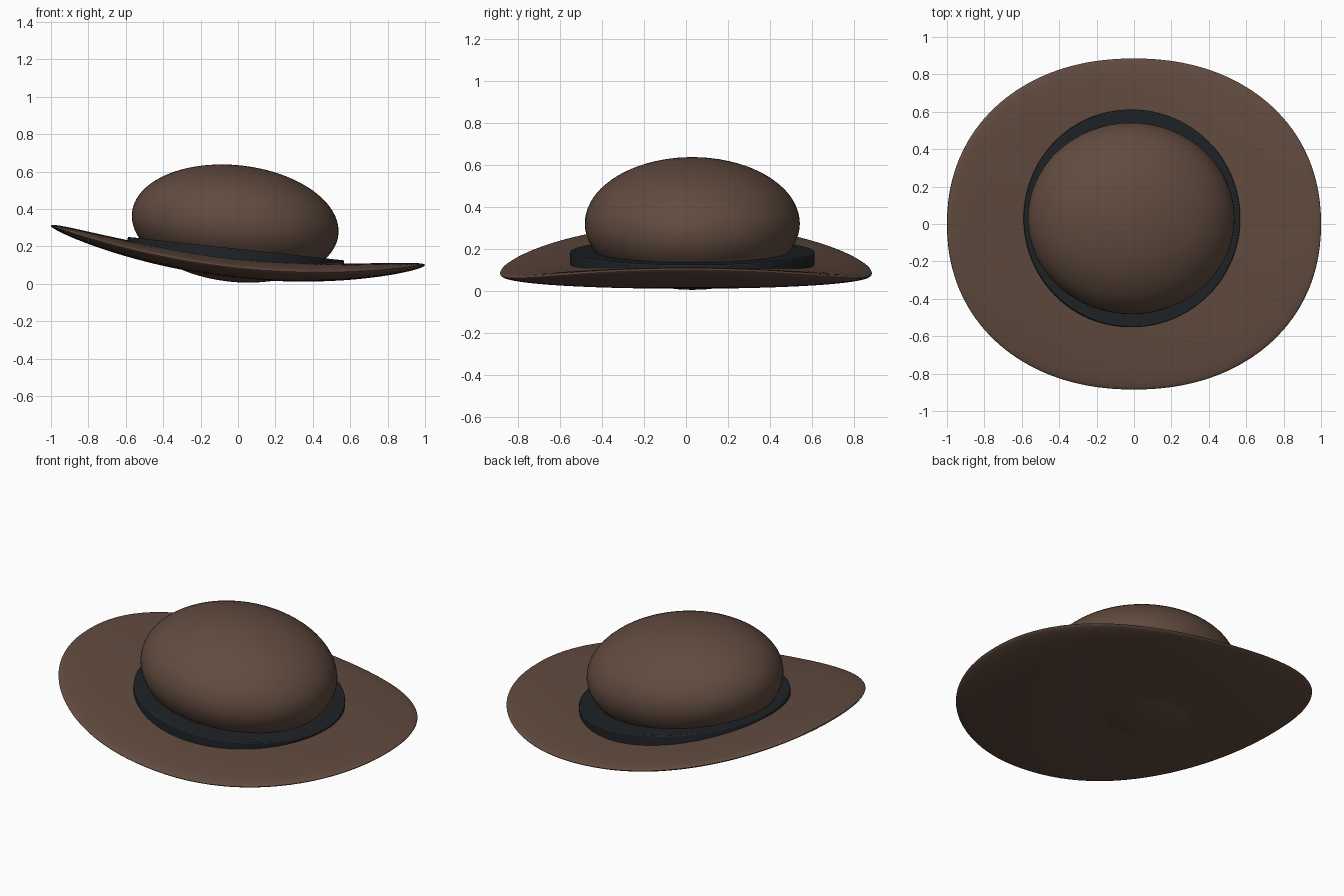
import bpy, math
from mathutils import Matrix

if "Cube" in bpy.data.objects:
    bpy.data.objects.remove(bpy.data.objects["Cube"])

TILT = math.radians(6.2)


def material(name, rgb):
    m = bpy.data.materials.new(name)
    m.diffuse_color = (*rgb, 1)
    m.use_nodes = True
    m.node_tree.nodes["Principled BSDF"].inputs["Base Color"].default_value = m.diffuse_color
    return m


felt = material("brown_felt", (0.12, 0.07, 0.05))
ribbon = material("dark_ribbon", (0.014, 0.017, 0.02))


def finish(obj, name, mat):
    obj.name = name
    obj.data.materials.append(mat)
    bpy.ops.object.shade_smooth_by_angle(angle=math.radians(40))
    return obj


# Brim: flattened sphere with a slightly squared oval outline, curled up at the sides
bpy.ops.mesh.primitive_uv_sphere_add(segments=96, ring_count=48, radius=1)
brim = bpy.context.object
P = 2.15
for v in brim.data.vertices:
    x, y, z = v.co
    r = math.hypot(x, y)
    if r > 1e-6:
        k = (abs(x / r) ** P + abs(y / r) ** P) ** (-1 / P)
        x, y = x * k, y * k
    v.co = (x, y * 0.885, 0.085 - 0.105 * x + 0.12 * x * x + 0.055 * z)
finish(brim, "brim", felt)

# Crown: tilted ellipsoid whose underside just shows below the brim
bpy.ops.mesh.primitive_uv_sphere_add(segments=64, ring_count=40, radius=1)
crown = bpy.context.object
crown.data.transform(Matrix.Translation((-0.015, 0.03, 0.322))
                     @ Matrix.Rotation(TILT, 4, 'Y')
                     @ Matrix.Diagonal((0.555, 0.512, 0.312, 1)))
finish(crown, "crown", felt)

# Hat band: tilted disc around the foot of the crown
bpy.ops.mesh.primitive_cylinder_add(vertices=96, radius=0.582, depth=0.09)
band = bpy.context.object
band.data.transform(Matrix.Translation((-0.015, 0.03, 0.143))
                    @ Matrix.Rotation(TILT, 4, 'Y'))
finish(band, "hat_band", ribbon)
bevel = band.modifiers.new("soft_edge", 'BEVEL')
bevel.width = 0.006
bevel.segments = 2
